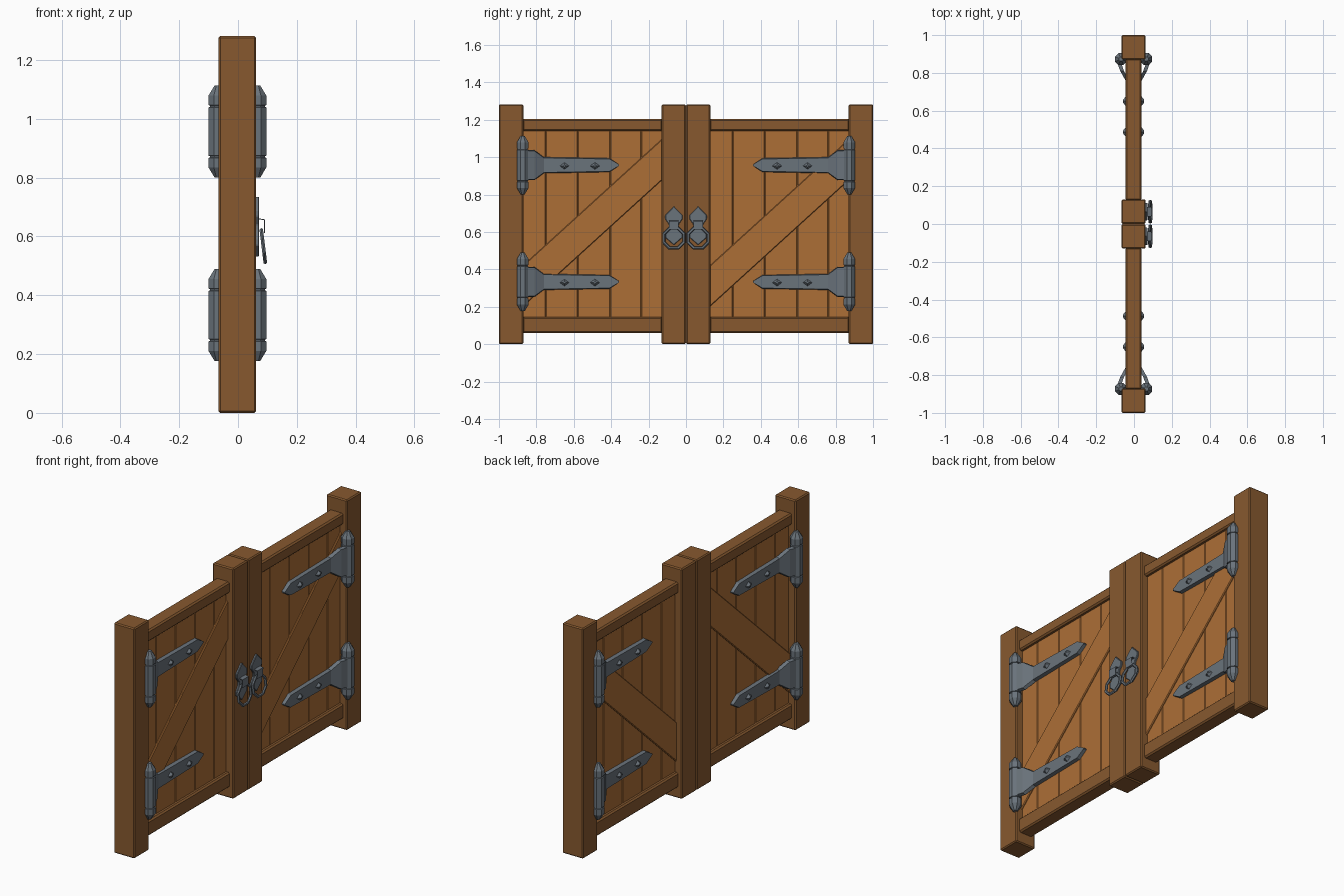
import bpy, bmesh, math
from mathutils import Matrix, Vector

if "Cube" in bpy.data.objects:
    bpy.data.objects.remove(bpy.data.objects["Cube"])

SX = -0.002  # small shift that centres the whole model in x


def mat(name, rgb):
    m = bpy.data.materials.new(name)
    lin = [((c / 255 + 0.055) / 1.055) ** 2.4 for c in rgb]
    m.diffuse_color = (*lin, 1)
    m.use_nodes = True
    m.node_tree.nodes["Principled BSDF"].inputs["Base Color"].default_value = m.diffuse_color
    return m


FRAME = mat("dark wood", (135, 89, 47))
PLANK = mat("light wood", (172, 110, 54))
METAL = mat("iron", (106, 115, 123))


def finish(name, bm, material, bevel=0):
    bmesh.ops.recalc_face_normals(bm, faces=bm.faces)
    me = bpy.data.meshes.new(name)
    bm.to_mesh(me)
    bm.free()
    me.materials.append(material)
    ob = bpy.data.objects.new(name, me)
    ob.location.x = SX
    bpy.context.collection.objects.link(ob)
    if bevel:
        b = ob.modifiers.new("bevel", 'BEVEL')
        b.width, b.segments = bevel, 1
    return ob


def prism(name, outline, x0, x1, material, bevel=0):
    """Extrude a (y, z) outline from x0 to x1."""
    bm = bmesh.new()
    f = bm.faces.new([bm.verts.new((x0, y, z)) for y, z in outline])
    r = bmesh.ops.extrude_face_region(bm, geom=[f])
    vs = [v for v in r["geom"] if isinstance(v, bmesh.types.BMVert)]
    bmesh.ops.translate(bm, verts=vs, vec=(x1 - x0, 0, 0))
    return finish(name, bm, material, bevel)


def box(name, y0, y1, z0, z1, half, material, bevel):
    return prism(name, [(y0, z0), (y1, z0), (y1, z1), (y0, z1)], -half, half, material, bevel)


def lathe(name, profile, x, y, sides, material):
    """Closed turned shape around a vertical axis from (radius, z) pairs."""
    bm = bmesh.new()
    rings = []
    for r, z in profile:
        rings.append([bm.verts.new((x + r * math.cos((i + 0.5) * math.tau / sides),
                                    y + r * math.sin((i + 0.5) * math.tau / sides), z))
                      for i in range(sides)])
    for a, b in zip(rings, rings[1:]):
        for i in range(sides):
            j = (i + 1) % sides
            bm.faces.new((a[i], a[j], b[j], b[i]))
    bm.faces.new(rings[0])
    bm.faces.new(rings[-1])
    return finish(name, bm, material)


def strap(name, sx, sy, zc):
    """Bent hinge plate; stations are (distance from barrel, half height, outer x)."""
    st = [(0.0, 0.080, 0.093), (0.062, 0.080, 0.071), (0.112, 0.043, 0.043),
          (0.463, 0.037, 0.041), (0.515, 0.003, 0.041)]
    bm = bmesh.new()
    rings = []
    for d, h, x in st:
        y = sy * (0.872 - d)
        rings.append([bm.verts.new((sx * xx, y, zc + zz)) for xx, zz in
                      ((x, h - 0.004), (x, -h + 0.004), (x - 0.02, -h), (x - 0.02, h))]
                     if h > 0.01 else
                     [bm.verts.new((sx * xx, y, zc + zz)) for xx, zz in
                      ((x, h), (x, -h), (x - 0.02, -h), (x - 0.02, h))])
    for a, b in zip(rings, rings[1:]):
        for i in range(4):
            j = (i + 1) % 4
            bm.faces.new((a[i], a[j], b[j], b[i]))
    bm.faces.new(rings[0])
    bm.faces.new(rings[-1])
    finish(name, bm, METAL)


def rivet(name, sx, y, z):
    """Low four-sided pyramid stud."""
    bm = bmesh.new()
    base = [bm.verts.new((sx * 0.038, y + a, z + b)) for a, b in
            ((0.03, 0), (0, 0.022), (-0.03, 0), (0, -0.022))]
    top = [bm.verts.new((sx * 0.055, v.co.y * 0.3 + y * 0.7, v.co.z * 0.3 + z * 0.7)) for v in base]
    for i in range(4):
        j = (i + 1) % 4
        bm.faces.new((base[i], base[j], top[j], top[i]))
    bm.faces.new(base)
    bm.faces.new(top)
    finish(name, bm, METAL)


# Four posts
for k, (a, b) in enumerate(((-1, -0.87), (-0.13, -0.001), (0.001, 0.13), (0.87, 1))):
    box(f"post_{k}", a, b, 0, 1.282, 0.064, FRAME, 0.006)

# Two doors: rails, planks and a diagonal brace; the second is a shifted copy
for side, off in (("left", 0), ("right", 1)):
    y0, y1 = -0.875 + off, -0.125 + off
    box(f"{side}_top_rail", y0, y1, 1.141, 1.205, 0.042, FRAME, 0.008)
    box(f"{side}_bottom_rail", y0, y1, 0.06, 0.145, 0.042, FRAME, 0.008)
    seams = [-0.872, -0.749, -0.578, -0.406, -0.24, -0.128]
    for k, (a, b) in enumerate(zip(seams, seams[1:])):
        box(f"{side}_plank_{k}", a + off, b + off, 0.14, 1.145, 0.022, PLANK, 0.004)
    prism(f"{side}_brace", [(y0, 0.198), (y1, 0.88), (y1, 1.1), (y0, 0.418)],
          -0.03, 0.03, PLANK, 0.004)

# Hinges on both faces of both doors
half = [(0.034, 0.0), (0.034, 0.082), (0.029, 0.084), (0.029, 0.088), (0.034, 0.09),
        (0.034, 0.122), (0.012, 0.156)]
for sx in (-1, 1):
    for sy in (-1, 1):
        for zc in (0.333, 0.957):
            tag = f"{'front' if sx > 0 else 'back'}_{'right' if sy > 0 else 'left'}_{'low' if zc < 0.5 else 'high'}"
            prof = [(r, zc - z) for r, z in half[:0:-1]] + [(r, zc + z) for r, z in half[1:]]
            lathe(f"hinge_barrel_{tag}", prof, sx * 0.067, sy * 0.873, 8, METAL)
            strap(f"hinge_strap_{tag}", sx, sy, zc)
            for k, y in enumerate((0.65, 0.487)):
                rivet(f"rivet_{tag}_{k}", sx, sy * y, zc - 0.004)

# Ring handles on the +x face
for tag, y in (("left", -0.065), ("right", 0.065)):
    plate = [(0, 0.737), (0.046, 0.69), (0.046, 0.668), (0.026, 0.64), (0.026, 0.62),
             (0.046, 0.592), (0.046, 0.57), (0, 0.53)]
    outline = [(y + a, z) for a, z in plate] + [(y - a, z) for a, z in plate[-2:0:-1]]
    prism(f"handle_plate_{tag}", outline, 0.06, 0.074, METAL, 0.003)

    # Bent strip that holds the ring
    bm = bmesh.new()
    path = [(0.072, 0.662), (0.094, 0.658), (0.093, 0.612), (0.09, 0.612),
            (0.091, 0.655), (0.072, 0.659)]
    ends = [[bm.verts.new((x, y + s * 0.026, z)) for x, z in path] for s in (-1, 1)]
    for i in range(6):
        j = (i + 1) % 6
        bm.faces.new((ends[0][i], ends[0][j], ends[1][j], ends[1][i]))
    bm.faces.new(ends[0])
    bm.faces.new(ends[1])
    finish(f"ring_holder_{tag}", bm, METAL)

    # Tilted eight-sided ring
    bm = bmesh.new()
    tilt = Matrix.Translation((0.088, y, 0.567)) @ Matrix.Rotation(math.radians(-7), 4, 'Y')
    rings = []
    for i in range(8):
        a = (i + 0.5) * math.tau / 8
        ring = []
        for j in range(6):
            b = j * math.tau / 6
            r = 0.058 + 0.009 * math.cos(b)
            ring.append(bm.verts.new(tilt @ Vector((0.007 * math.sin(b), r * math.cos(a), r * math.sin(a)))))
        rings.append(ring)
    for i in range(8):
        p, q = rings[i], rings[(i + 1) % 8]
        for j in range(6):
            k = (j + 1) % 6
            bm.faces.new((p[j], p[k], q[k], q[j]))
    finish(f"handle_ring_{tag}", bm, METAL)
